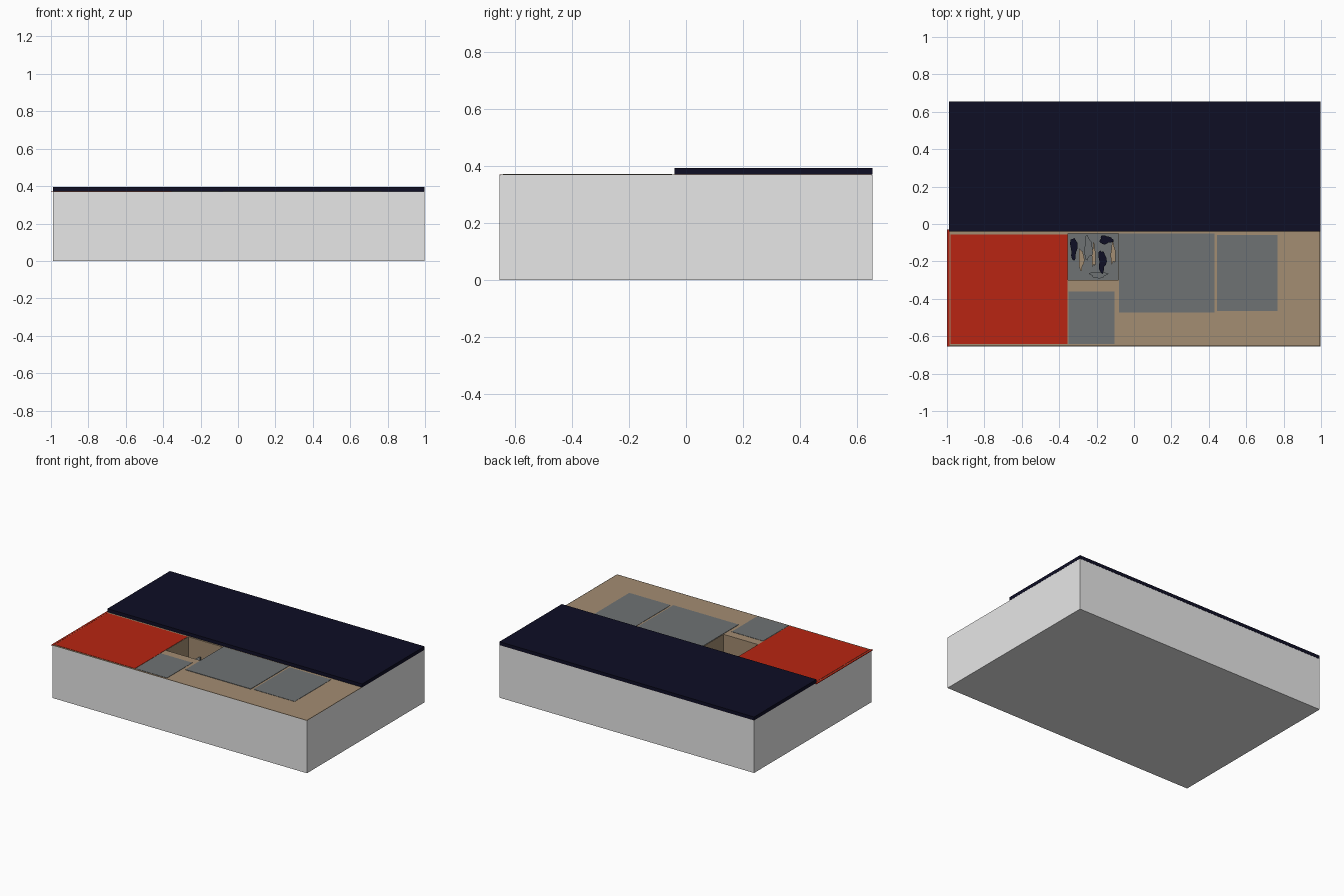
import bpy, bmesh, math

if "Cube" in bpy.data.objects:
    bpy.data.objects.remove(bpy.data.objects["Cube"])

def material(name, rgb):
    m = bpy.data.materials.new(name)
    m.diffuse_color = (*rgb, 1)
    m.use_nodes = True
    m.node_tree.nodes["Principled BSDF"].inputs["Base Color"].default_value = m.diffuse_color
    return m

WHITE = material("light_grey", (0.8, 0.8, 0.8))
TAN = material("tan", (0.367, 0.266, 0.168))
RED = material("red", (0.479, 0.0185, 0.006))
GREY = material("slate_grey", (0.156, 0.171, 0.175))
NAVY = material("navy", (0.0044, 0.0044, 0.0185))

def add_mesh(name, bm, mat):
    bmesh.ops.recalc_face_normals(bm, faces=bm.faces[:])
    me = bpy.data.meshes.new(name)
    bm.to_mesh(me)
    bm.free()
    me.materials.append(mat)
    ob = bpy.data.objects.new(name, me)
    bpy.context.collection.objects.link(ob)
    return ob

def block_bm(x0, x1, y0, y1, z0, z1):
    bm = bmesh.new()
    bmesh.ops.create_cube(bm, size=1)
    for v in bm.verts:
        v.co.x = x1 if v.co.x > 0 else x0
        v.co.y = y1 if v.co.y > 0 else y0
        v.co.z = z1 if v.co.z > 0 else z0
    return bm

def block(name, mat, *dims):
    return add_mesh(name, block_bm(*dims), mat)

def pillar(name, mat, pts, z0, z1):
    """Irregular outline extruded straight up."""
    bm = bmesh.new()
    f = bm.faces.new([bm.verts.new((x, y, z0)) for x, y in pts])
    up = bmesh.ops.extrude_face_region(bm, geom=[f])["geom"]
    for v in up:
        if isinstance(v, bmesh.types.BMVert):
            v.co.z = z1
    return add_mesh(name, bm, mat)

def blob(cx, cy, rx, ry, phase, n=18):
    pts = []
    for i in range(n):
        a = 2 * math.pi * i / n
        r = 1 + 0.18 * math.sin(3 * a + phase) + 0.12 * math.sin(5 * a + 2 * phase)
        pts.append((cx + rx * r * math.cos(a), cy + ry * r * math.sin(a)))
    return pts

# outer box: thin-walled open tray
bm = block_bm(-0.99, 0.997, -0.655, 0.655, 0, 0.37)
top = max(bm.faces, key=lambda f: f.calc_center_median().z)
bmesh.ops.inset_region(bm, faces=[top], thickness=0.003)
for v in top.verts:
    v.co.z = 0.01
add_mesh("outer_box", bm, WHITE)

# insert with a deep piece well
insert = block("insert", TAN, -0.987, 0.994, -0.652, 0.652, 0.01, 0.371)
cutter = block("well_cutter", TAN, -0.352, -0.083, -0.30, -0.05, 0.03, 0.5)
cutter.hide_render = True
cutter.hide_viewport = True
cut = insert.modifiers.new("well", "BOOLEAN")
cut.operation = "DIFFERENCE"
cut.solver = "EXACT"
cut.object = cutter

# card stacks
block("red_cards", RED, -0.982, -0.355, -0.642, -0.055, 0.1, 0.373)
block("large_grey_cards", GREY, -0.08, 0.43, -0.472, -0.05, 0.1, 0.374)
block("medium_grey_cards", GREY, 0.445, 0.768, -0.465, -0.06, 0.1, 0.373)
block("small_grey_cards", GREY, -0.35, -0.105, -0.642, -0.36, 0.1, 0.373)

# red rim along the left edge
block("red_rim", RED, -1.0, -0.986, -0.655, -0.03, 0.368, 0.372)

# folded board covering the rear half
block("folded_board", NAVY, -0.99, 0.997, -0.04, 0.655, 0.371, 0.395)

# loose pieces standing in the well
block("well_floor", GREY, -0.352, -0.083, -0.30, -0.05, 0.03, 0.06)
pieces = [
    (NAVY, -0.322, -0.13, 0.018, 0.06, 0.4, 0.22),
    (TAN, -0.282, -0.19, 0.014, 0.055, 1.3, 0.24),
    (GREY, -0.245, -0.13, 0.022, 0.06, 2.2, 0.26),
    (TAN, -0.215, -0.17, 0.010, 0.06, 3.0, 0.20),
    (NAVY, -0.170, -0.20, 0.020, 0.06, 0.9, 0.22),
    (NAVY, -0.150, -0.085, 0.036, 0.022, 1.8, 0.28),
    (TAN, -0.112, -0.16, 0.013, 0.055, 2.7, 0.25),
    (GREY, -0.190, -0.272, 0.045, 0.017, 0.2, 0.16),
]
for i, (mat, cx, cy, rx, ry, ph, h) in enumerate(pieces):
    pillar(f"loose_piece_{i + 1}", mat, blob(cx, cy, rx, ry, ph), 0.05, h)
